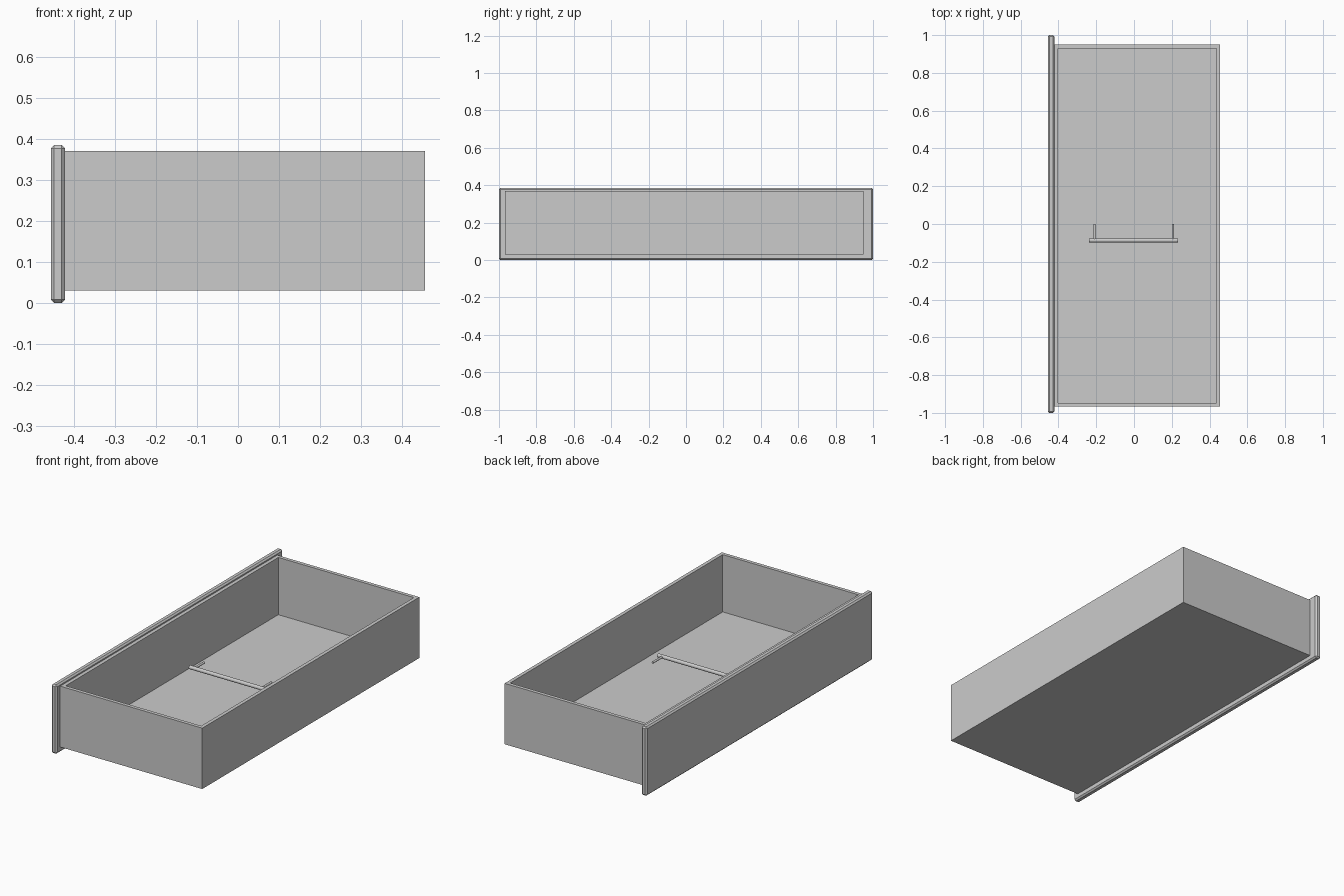
import bpy
import math

cube = bpy.data.objects.get("Cube")
if cube:
    bpy.data.objects.remove(cube, do_unlink=True)

# Single plain grey for the whole drawer
grey = bpy.data.materials.new("light_grey")
grey.use_nodes = True
colour = (0.6, 0.6, 0.6, 1)
grey.diffuse_color = colour
grey.node_tree.nodes["Principled BSDF"].inputs["Base Color"].default_value = colour


def box(name, low, high, bevel=0):
    """Box between two corners, with optional chamfered edges."""
    centre = [(a + b) / 2 for a, b in zip(low, high)]
    bpy.ops.mesh.primitive_cube_add(size=1, location=centre)
    ob = bpy.context.object
    ob.name = name
    ob.scale = [b - a for a, b in zip(low, high)]
    bpy.ops.object.transform_apply(location=False, rotation=False, scale=True)
    ob.data.materials.append(grey)
    if bevel:
        mod = ob.modifiers.new("chamfer", 'BEVEL')
        mod.width = bevel
        mod.segments = 1
    return ob


def rod(name, centre, radius, length, rotation):
    bpy.ops.mesh.primitive_cylinder_add(vertices=16, radius=radius, depth=length,
                                        location=centre, rotation=rotation)
    ob = bpy.context.object
    ob.name = name
    ob.data.materials.append(grey)
    bpy.ops.object.shade_smooth_by_angle(angle=math.radians(40))
    return ob


# Outer limits of the tray and its board thickness
X0, X1 = -0.422, 0.456
Y0, Y1 = -0.967, 0.95
Z0, Z1 = 0.03, 0.37
T = 0.02

# Chamfered face panel
box("face_panel", (-0.456, -1, 0), (X0, 1, 0.385), bevel=0.008)

# Open tray: one shell with the top inset and pushed down to the floor
tray = box("drawer_tray", (X0, Y0, Z0), (X1, Y1, Z1))
bpy.ops.object.mode_set(mode='EDIT')
bpy.ops.mesh.select_all(action='DESELECT')
bpy.ops.object.mode_set(mode='OBJECT')
for face in tray.data.polygons:
    face.select = face.normal.z > 0.9
bpy.ops.object.mode_set(mode='EDIT')
bpy.ops.mesh.select_mode(type='FACE')
bpy.ops.mesh.inset(thickness=T, depth=0)
bpy.ops.mesh.extrude_region_move(
    TRANSFORM_OT_translate={"value": (0, 0, Z0 + T - Z1)})
bpy.ops.object.mode_set(mode='OBJECT')

# Bar handle hanging in the middle of the tray
HZ = 0.19
rod("handle_bar", (-0.002, -0.087, HZ), 0.0105, 0.47, (0, math.pi / 2, 0))
for name, x in (("handle_post_right", -0.209), ("handle_post_left", 0.206)):
    rod(name, (x, -0.042, HZ), 0.006, 0.084, (math.pi / 2, 0, 0))
